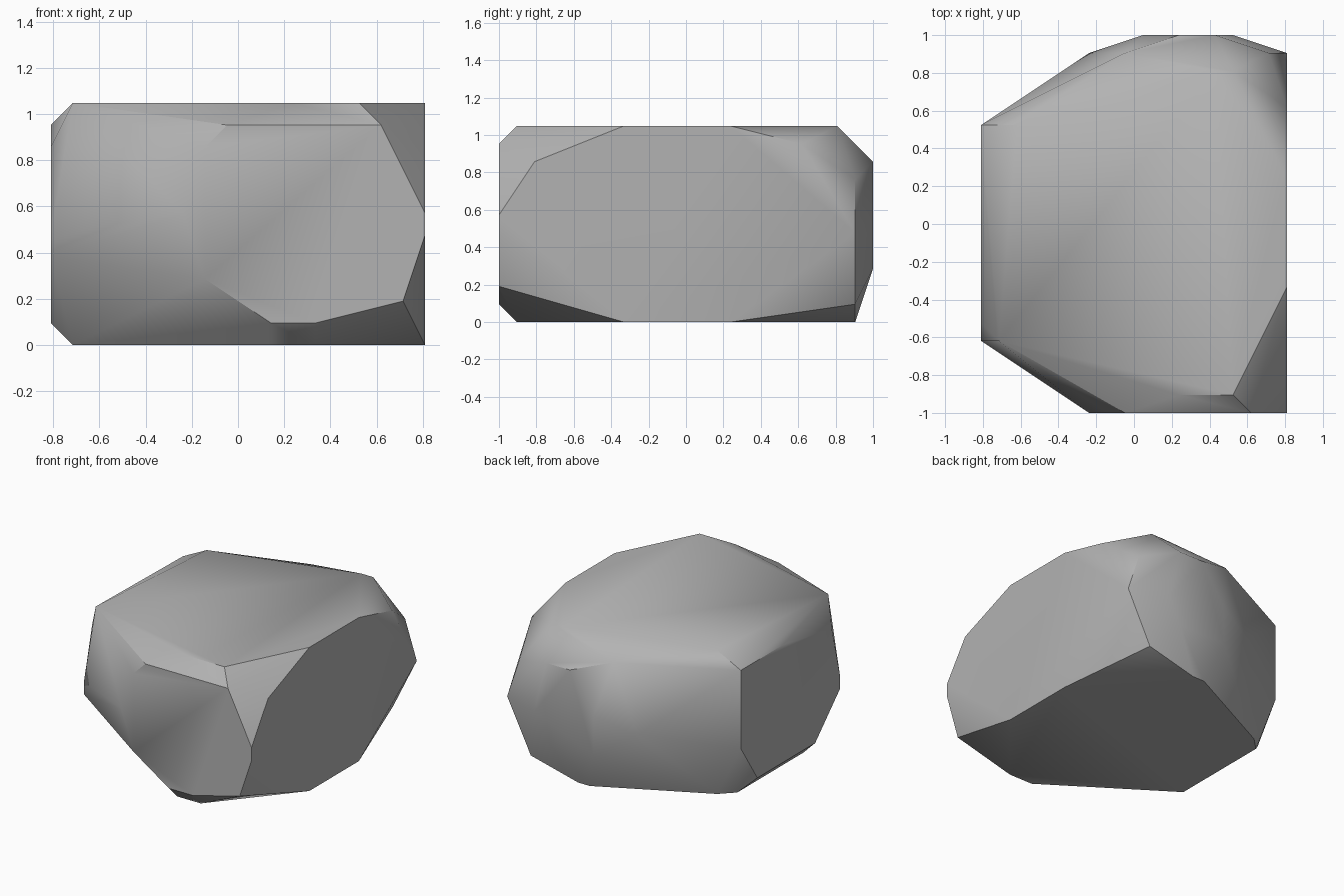
import bpy
import bmesh
import math
from mathutils import Vector

default_cube = bpy.data.objects.get("Cube")
if default_cube:
    bpy.data.objects.remove(default_cube, do_unlink=True)

# The boulder is laid out on a coarse grid, this many cells per axis
WIDTH, DEPTH, HEIGHT = 17, 21, 11
CELL = 2 / DEPTH

# Outline of each weathered side, in the two grid directions lying in that side
front_side = [(8, 10), (15, 10), (17, 6), (17, 5), (16, 2),
              (12, 1), (10, 1), (7, 3), (6, 6), (7, 9)]
back_side = [(9, 3), (9, 6), (11, 9), (13, 9), (14, 6), (14, 5), (13, 3)]
back_shoulder = [(8, 10), (16, 8), (15, 1), (6, 5)]
left_side = [(0, 6), (2, 9), (7, 11), (13, 11), (17, 10),
             (20, 5), (13, 0), (7, 0)]
right_side = [(5, 9), (11, 10), (16, 10), (16, 4), (14, 1),
              (7, 1), (4, 4), (4, 5)]
top_side = [(1, 4), (11, 1), (14, 1), (17, 7), (17, 13),
            (14, 19), (13, 19), (2, 16)]
bottom_side = [(12, 1), (10, 1), (1, 7), (1, 15), (2, 16),
               (10, 20), (11, 20), (17, 13), (17, 7)]


def place(outline, axis, level):
    """Lift a flat outline onto the grid plane at the given level of an axis."""
    points = []
    for pair in outline:
        point = list(pair)
        point.insert(axis, level)
        points.append(Vector(point))
    return points


X, Y, Z = range(3)
corners = (place(front_side, Y, 0)
           + place(back_side, Y, DEPTH)
           + place(back_shoulder, Y, DEPTH - 1)
           + place(left_side, X, WIDTH)
           + place(right_side, X, 0)
           + place(top_side, Z, HEIGHT)
           + place(bottom_side, Z, 0))

# Wrap the sides in one skin and merge coplanar triangles
bm = bmesh.new()
centre = Vector((WIDTH / 2, DEPTH / 2, 0))
for corner in corners:
    bm.verts.new((corner - centre) * CELL)
bmesh.ops.remove_doubles(bm, verts=bm.verts, dist=CELL / 10)
bmesh.ops.convex_hull(bm, input=bm.verts)
loose = [v for v in bm.verts if not v.link_faces]
bmesh.ops.delete(bm, geom=loose, context="VERTS")
bmesh.ops.dissolve_limit(bm, angle_limit=math.radians(1),
                         verts=bm.verts, edges=bm.edges)
bmesh.ops.recalc_face_normals(bm, faces=bm.faces)

mesh = bpy.data.meshes.new("boulder")
bm.to_mesh(mesh)
bm.free()
boulder = bpy.data.objects.new("boulder", mesh)
bpy.context.collection.objects.link(boulder)

# Plain grey stone
stone = bpy.data.materials.new("grey_stone")
stone.use_nodes = True
grey = (0.45, 0.45, 0.45, 1)
stone.diffuse_color = grey
stone.node_tree.nodes["Principled BSDF"].inputs["Base Color"].default_value = grey
mesh.materials.append(stone)

# Worn edges shade smoothly, hard breaks stay crisp
bpy.ops.object.select_all(action="DESELECT")
boulder.select_set(True)
bpy.context.view_layer.objects.active = boulder
bpy.ops.object.shade_smooth_by_angle(angle=math.radians(35))
